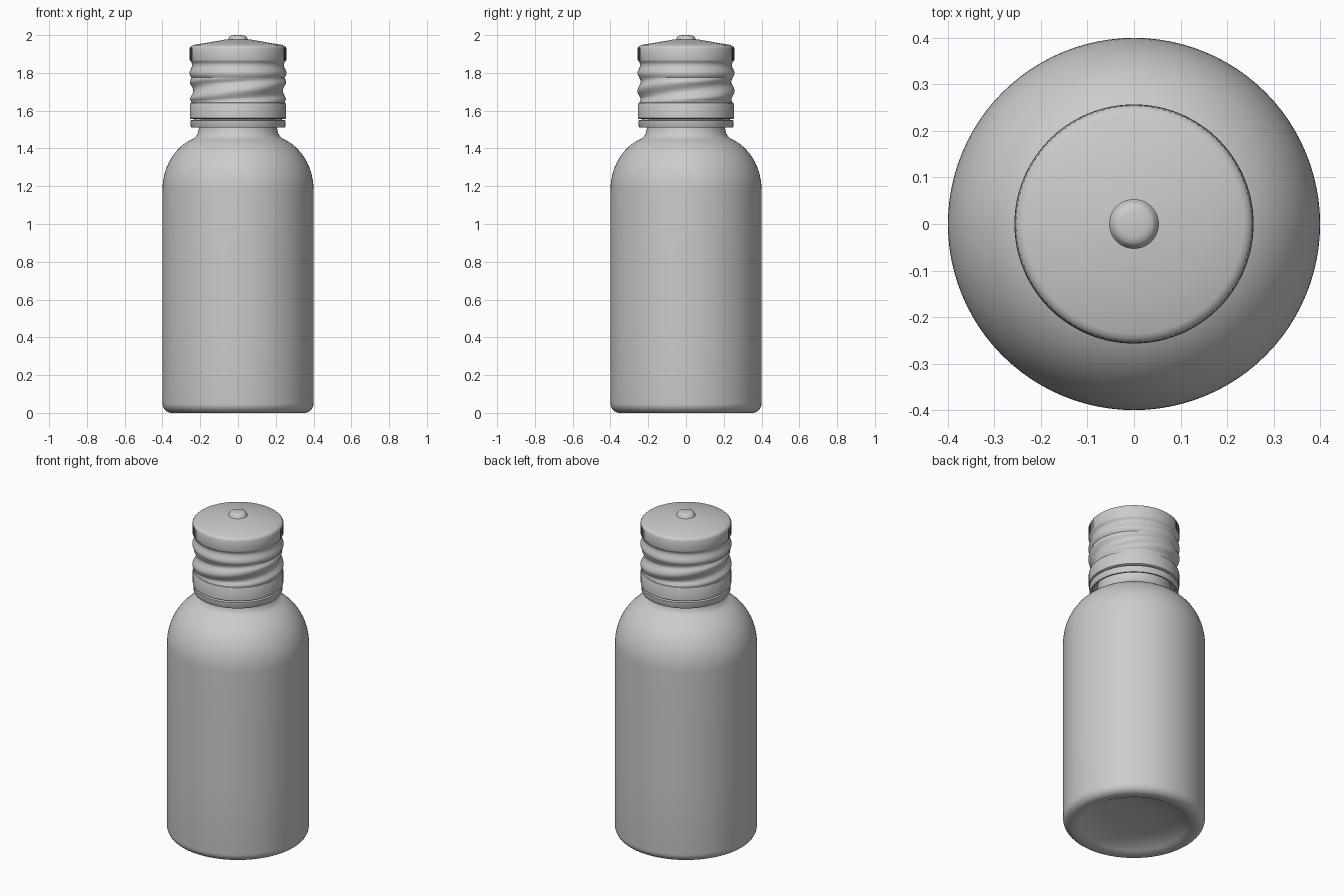
import bpy, bmesh
from math import sin, cos, pi, radians

if "Cube" in bpy.data.objects:
    bpy.data.objects.remove(bpy.data.objects["Cube"])


def lathe(name, profile, segs, radius=None, angle=35):
    """Revolve (r, z) points about z; optional radius(r, z, theta, index) varies them."""
    bm = bmesh.new()
    rings = []
    for r, z in profile:
        if r == 0:
            rings.append([bm.verts.new((0, 0, z))] * segs)
            continue
        ring = []
        for i in range(segs):
            t = 2 * pi * i / segs
            q = radius(r, z, t, i) if radius else r
            ring.append(bm.verts.new((q * cos(t), q * sin(t), z)))
        rings.append(ring)
    for a, b in zip(rings, rings[1:]):
        for i in range(segs):
            j = (i + 1) % segs
            bm.faces.new(list(dict.fromkeys((a[i], a[j], b[j], b[i]))))
    bmesh.ops.recalc_face_normals(bm, faces=bm.faces)
    mesh = bpy.data.meshes.new(name)
    bm.to_mesh(mesh)
    bm.free()
    ob = bpy.data.objects.new(name, mesh)
    bpy.context.collection.objects.link(ob)
    bpy.ops.object.select_all(action='DESELECT')
    ob.select_set(True)
    bpy.context.view_layer.objects.active = ob
    bpy.ops.object.shade_smooth_by_angle(angle=radians(angle))
    return ob


def arc(cr, cz, a, b, start, end, n):
    """Elliptical arc as (r, z) points, angles in degrees."""
    ts = [radians(start + (end - start) * i / n) for i in range(n + 1)]
    return [(cr + a * cos(t), cz + b * sin(t)) for t in ts]


# Bottle body: dished base, rounded foot, straight wall, round shoulder, neck
body = [(0, 0.055), (0.1, 0.052), (0.2, 0.042), (0.27, 0.026), (0.30, 0.012), (0.32, 0.002)]
body += arc(0.35, 0.05, 0.05, 0.05, -90, 0, 8)
body += [(0.40, 0.45), (0.40, 0.82)]
body += arc(0.15, 1.18, 0.25, 0.29, 0, 70, 16)
body += [(0.222, 1.464), (0.212, 1.482), (0.206, 1.51), (0.205, 1.60), (0, 1.60)]
lathe("bottle_body", body, 96)

# Tamper ring under the cap, open below around the neck
ring = [(0.20, 1.565), (0.232, 1.555), (0.235, 1.514), (0.238, 1.51), (0.247, 1.51),
        (0.250, 1.515), (0.252, 1.548), (0.247, 1.551), (0.20, 1.553)]
lathe("tamper_ring", ring, 128)

# Cap: lower band, two-start screw thread, bead, knurled grip band, coned top
T0, T1, PITCH = 1.642, 1.775, 0.11


def cap_radius(r, z, t, i):
    if T0 < z < T1:
        fade = min(1, (z - T0) / 0.025, (T1 - z) / 0.025)
        wave = cos(2 * pi * (z / PITCH) - 2 * t)
        return r + 0.010 * fade * wave
    if 1.868 < z < 1.934 and r > 0.25:
        return r + (0.0015 if i % 2 else -0.0015)
    return r


cap = [(0.20, 1.556), (0.249, 1.556), (0.255, 1.560), (0.255, 1.634), (0.252, 1.640)]
n = 26
cap += [(0.247, T0 + (T1 - T0) * i / n) for i in range(n + 1)]
cap += [(0.253, 1.784), (0.257, 1.795), (0.256, 1.806), (0.250, 1.820), (0.244, 1.834),
        (0.243, 1.846), (0.247, 1.856), (0.253, 1.862), (0.255, 1.869), (0.255, 1.930),
        (0.252, 1.937), (0.246, 1.943), (0.236, 1.948), (0.15, 1.962), (0.07, 1.976),
        (0, 1.978)]
lathe("screw_cap", cap, 240, cap_radius)

# Moulding nub on top of the cap
nub = [(0, 1.965), (0.056, 1.972), (0.051, 1.979), (0.047, 1.989), (0.040, 1.996),
       (0.028, 1.999), (0, 2.0)]
lathe("cap_nub", nub, 48)
